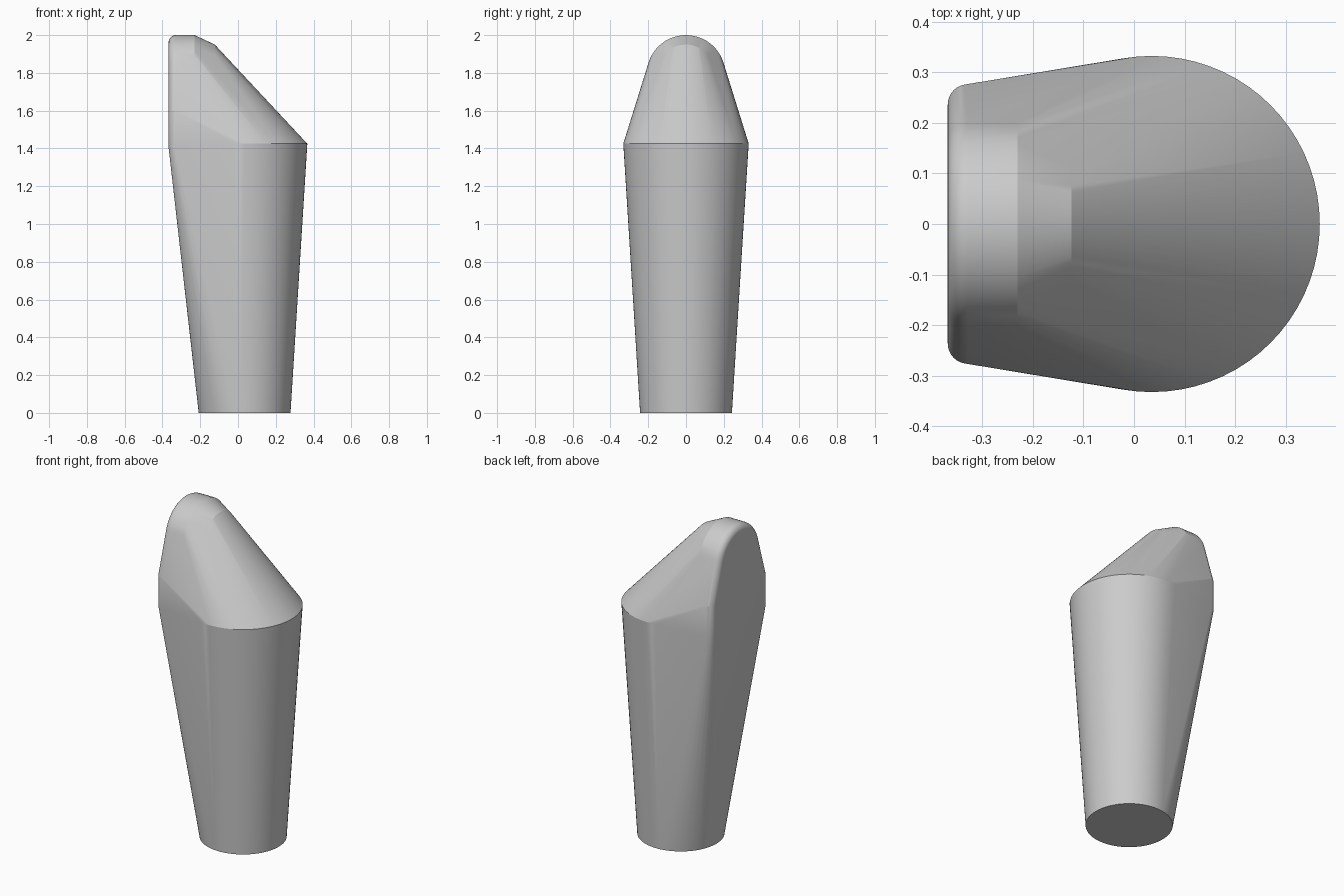
import bpy, bmesh
from math import sin, cos, pi, radians

if "Cube" in bpy.data.objects:
    bpy.data.objects.remove(bpy.data.objects["Cube"])

AXIS_X = 0.035      # centre of the round shaft
SHOULDER_Z = 1.425
FILLET = 0.04
BACK_X = -0.368


def ring(bm, radius, z, count=72):
    """Horizontal circle of the tapered shaft."""
    for i in range(count):
        a = 2 * pi * i / count
        bm.verts.new((AXIS_X + radius * cos(a), radius * sin(a), z))


def arch(bm, x, radius, centre_z, start, count=24):
    """Upright arc across the tip, start is the angle it rises from."""
    for i in range(count + 1):
        a = radians(start + (180 - 2 * start) * i / count)
        bm.verts.new((x, radius * cos(a), centre_z + radius * sin(a)))


bm = bmesh.new()

# Tapered round shaft
ring(bm, 0.243, 0)
ring(bm, 0.332, SHOULDER_Z)

# Flat back plate with a rounded rim
STEPS = 8
for i in range(STEPS + 1):
    a = pi / 2 * i / STEPS
    x = BACK_X + FILLET * (1 - sin(a))
    inset = FILLET * (1 - cos(a))
    arch(bm, x, 0.208 - inset, 1.792, 16)
    for side in (-1, 1):
        for z in (1.41, 1.6):
            bm.verts.new((x, side * (0.276 - inset), z))

# Crest and the chamfer in front of it
arch(bm, -0.23, 0.208, 1.792, 16)
arch(bm, -0.123, 0.15, 1.80, 30)

# Skin the sections into one solid
hull = bmesh.ops.convex_hull(bm, input=bm.verts[:])
spare = {g for g in hull["geom_interior"] + hull["geom_unused"]
         if isinstance(g, bmesh.types.BMVert)}
bmesh.ops.delete(bm, geom=list(spare), context="VERTS")
bmesh.ops.dissolve_limit(bm, angle_limit=radians(0.3),
                         verts=bm.verts[:], edges=bm.edges[:])
bmesh.ops.recalc_face_normals(bm, faces=bm.faces[:])

mesh = bpy.data.meshes.new("slanted_peg")
bm.to_mesh(mesh)
bm.free()
peg = bpy.data.objects.new("slanted_peg", mesh)
bpy.context.collection.objects.link(peg)

# Plain grey material
grey = bpy.data.materials.new("plain_grey")
grey.use_nodes = True
colour = (0.6, 0.6, 0.6, 1)
grey.diffuse_color = colour
grey.node_tree.nodes["Principled BSDF"].inputs["Base Color"].default_value = colour
mesh.materials.append(grey)

# Smooth curves, crisp shoulder and crest
bpy.context.view_layer.objects.active = peg
peg.select_set(True)
bpy.ops.object.shade_smooth_by_angle(angle=radians(15))
